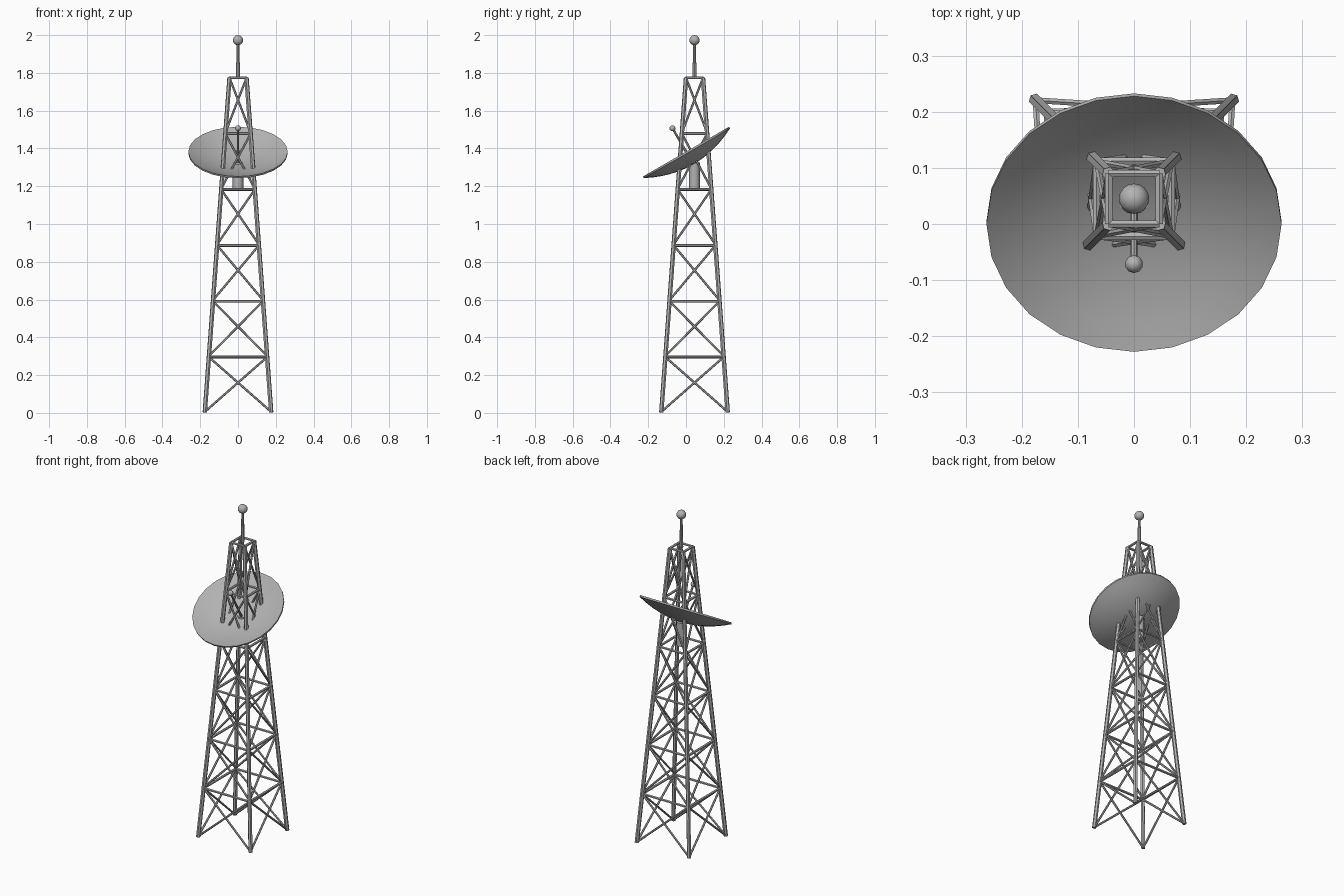
import bpy, bmesh, math
from mathutils import Vector, Matrix

if "Cube" in bpy.data.objects:
    bpy.data.objects.remove(bpy.data.objects["Cube"])

CY = 0.045                      # tower axis in y
TOP = 1.774
LEVELS = [TOP * i / 6 for i in range(7)]

metal = bpy.data.materials.new("grey metal")
metal.diffuse_color = (0.45, 0.45, 0.45, 1)
metal.use_nodes = True
metal.node_tree.nodes["Principled BSDF"].inputs["Base Color"].default_value = metal.diffuse_color


def finish(bm, name, smooth=None):
    bmesh.ops.recalc_face_normals(bm, faces=bm.faces[:])
    me = bpy.data.meshes.new(name)
    bm.to_mesh(me)
    bm.free()
    ob = bpy.data.objects.new(name, me)
    bpy.context.collection.objects.link(ob)
    me.materials.append(metal)
    if smooth:
        bpy.ops.object.select_all(action='DESELECT')
        ob.select_set(True)
        bpy.context.view_layer.objects.active = ob
        bpy.ops.object.shade_smooth_by_angle(angle=math.radians(smooth))
    return ob


def rod(bm, a, b, r1, r2=None, sides=6):
    a, b = Vector(a), Vector(b)
    d = b - a
    m = Matrix.Translation((a + b) / 2) @ d.to_track_quat('Z', 'Y').to_matrix().to_4x4()
    bmesh.ops.create_cone(bm, cap_ends=True, segments=sides, radius1=r1,
                          radius2=r1 if r2 is None else r2, depth=d.length, matrix=m)


def ball(name, loc, r, u, v):
    bm = bmesh.new()
    bmesh.ops.create_uvsphere(bm, u_segments=u, v_segments=v, radius=r,
                              matrix=Matrix.Translation(loc))
    return finish(bm, name, 35)


def corner(i, z):
    h = 0.176 - 0.131 * z / TOP
    sx, sy = [(-1, -1), (1, -1), (1, 1), (-1, 1)][i % 4]
    return Vector((sx * h, CY + sy * h, z))


# four tapering legs
bm = bmesh.new()
for i in range(4):
    rod(bm, corner(i, 0.003), corner(i, TOP), 0.012)
finish(bm, "tower_legs")

# horizontal rings
bm = bmesh.new()
for z in LEVELS[1:]:
    for i in range(4):
        rod(bm, corner(i, z), corner(i + 1, z), 0.0075)
finish(bm, "horizontal_braces")

# crossed diagonals on each side of each bay
bm = bmesh.new()
for z0, z1 in zip(LEVELS, LEVELS[1:]):
    for i in range(4):
        rod(bm, corner(i, z0 + 0.006), corner(i + 1, z1), 0.006)
        rod(bm, corner(i + 1, z0 + 0.006), corner(i, z1), 0.006)
finish(bm, "cross_braces")

# dish: revolved shell, tilted 30 degrees toward the front
R, DEPTH, THICK, N, RINGS = 0.263, 0.068, 0.010, 24, 6
tilt = Matrix.Translation((0, 0, 1.383)) @ Matrix.Rotation(math.radians(30), 4, 'X')
bm = bmesh.new()
profile = [(R * k / RINGS, DEPTH * ((k / RINGS) ** 2 - 1)) for k in range(RINGS + 1)]
profile += [(r, z - THICK) for r, z in reversed(profile)]
verts = [bm.verts.new((r, 0, z)) for r, z in profile]
edges = [bm.edges.new(p) for p in zip(verts, verts[1:])]
bmesh.ops.spin(bm, geom=verts + edges, cent=(0, 0, 0), axis=(0, 0, 1),
               angle=math.tau, steps=N, use_duplicate=False)
bmesh.ops.remove_doubles(bm, verts=bm.verts[:], dist=1e-4)
bmesh.ops.transform(bm, matrix=tilt, verts=bm.verts[:])
finish(bm, "dish", 30)

# feed arm along the dish axis, with its receiver ball
tip = tilt @ Vector((0, 0, 0.143))
bm = bmesh.new()
rod(bm, tilt @ Vector((0, 0, -DEPTH - 0.004)), tip, 0.007, 0.006, 8)
finish(bm, "feed_arm")
ball("feed_ball", tip, 0.016, 10, 6)

# pedestal under the dish
bm = bmesh.new()
rod(bm, (0, CY, 1.183), (0, CY, 1.325), 0.028, sides=12)
finish(bm, "dish_pedestal", 35)

# mast and ball on top
bm = bmesh.new()
rod(bm, (0, CY, TOP), (0, CY, 1.96), 0.011, 0.007, 8)
finish(bm, "mast")
ball("mast_ball", (0, CY, 1.973), 0.027, 16, 8)
